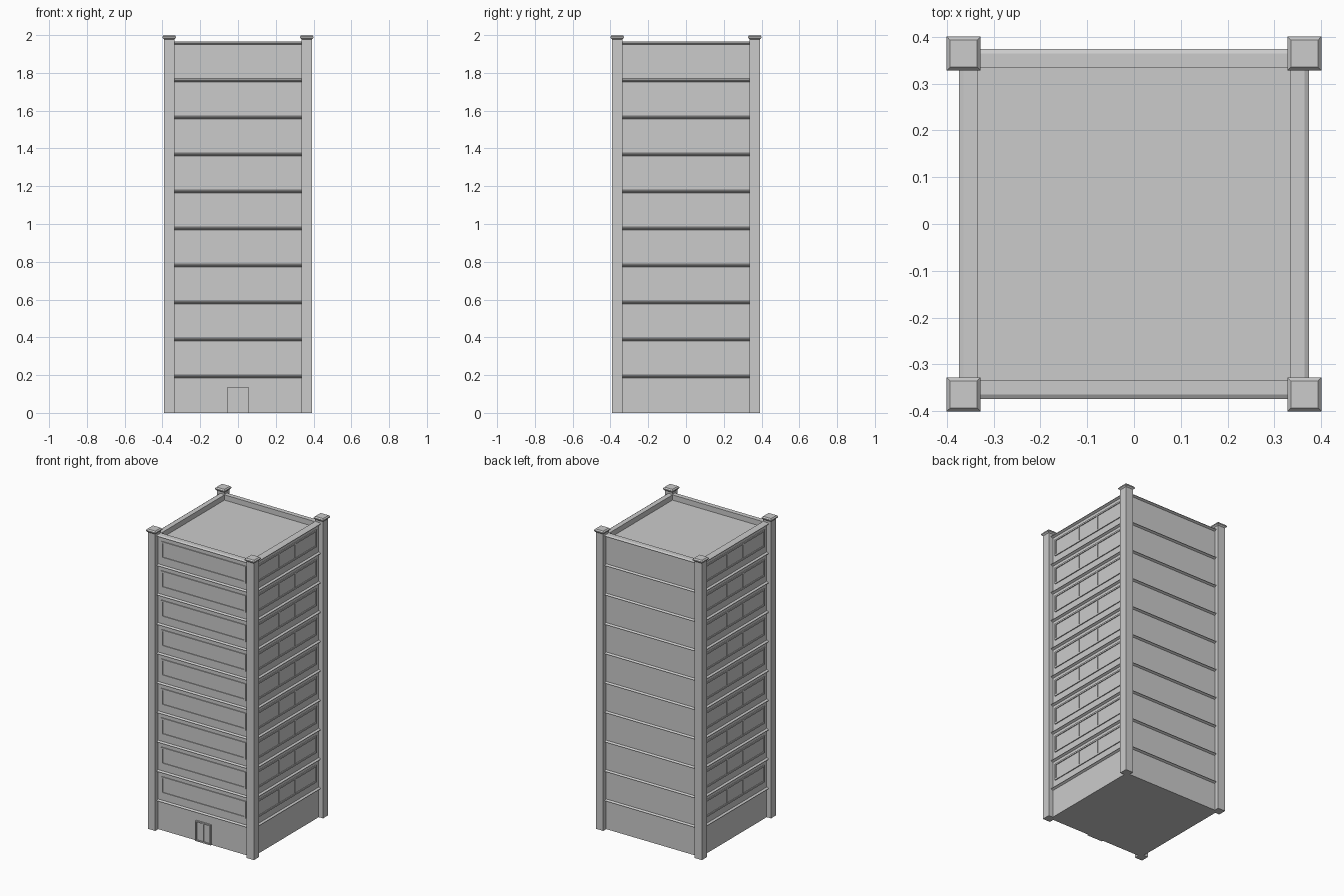
import bpy, bmesh, math
from mathutils import Matrix

if "Cube" in bpy.data.objects:
    bpy.data.objects.remove(bpy.data.objects["Cube"])

FLOOR = 0.196      # storey height
WALL = 0.36        # half width of the walls
FLOORS = 10


def make_object(name, bm):
    bmesh.ops.recalc_face_normals(bm, faces=bm.faces)
    mesh = bpy.data.meshes.new(name)
    bm.to_mesh(mesh)
    bm.free()
    obj = bpy.data.objects.new(name, mesh)
    bpy.context.collection.objects.link(obj)
    return obj


def square_loft(name, rings, centre=(0, 0), closed=False):
    """Stack of square rings given as (half width, z)."""
    bm = bmesh.new()
    cx, cy = centre
    loops = [[bm.verts.new((cx + sx * r, cy + sy * r, z))
              for sx, sy in ((-1, -1), (1, -1), (1, 1), (-1, 1))]
             for r, z in rings]
    pairs = list(zip(loops, loops[1:]))
    if closed:
        pairs.append((loops[-1], loops[0]))
    else:
        bm.faces.new(loops[0])
        bm.faces.new(loops[-1])
    for a, b in pairs:
        for i in range(4):
            j = (i + 1) % 4
            bm.faces.new((a[i], a[j], b[j], b[i]))
    return make_object(name, bm)


def boxes(name, specs, angle=0):
    """Boxes given as (x0, x1, y0, y1, z0, z1), turned about z."""
    bm = bmesh.new()
    for x0, x1, y0, y1, z0, z1 in specs:
        m = (Matrix.Translation(((x0 + x1) / 2, (y0 + y1) / 2, (z0 + z1) / 2))
             @ Matrix.Diagonal((x1 - x0, y1 - y0, z1 - z0, 1)))
        bmesh.ops.create_cube(bm, size=1, matrix=m)
    bmesh.ops.rotate(bm, verts=bm.verts, cent=(0, 0, 0),
                     matrix=Matrix.Rotation(angle, 3, 'Z'))
    return make_object(name, bm)


def repeat_up(obj, count):
    mod = obj.modifiers.new("storeys", 'ARRAY')
    mod.count = count
    mod.use_relative_offset = False
    mod.use_constant_offset = True
    mod.constant_offset_displace = (0, 0, FLOOR)


def frame(w, z0, z1, t, y0, y1):
    """Four bars around a rectangle on the front wall."""
    return [(-w, w, y0, y1, z1 - t, z1), (-w, w, y0, y1, z0, z0 + t),
            (-w, -w + t, y0, y1, z0 + t, z1 - t),
            (w - t, w, y0, y1, z0 + t, z1 - t)]


# Tower walls with a sunken roof behind a low parapet
square_loft("tower_body", [(WALL, 0), (WALL, 1.965), (0.333, 1.965), (0.333, 1.93)])

# Bevelled ledge at the top of every storey
ledge = square_loft("storey_ledges",
                    [(0.345, 0.185), (WALL, 0.185), (0.374, 0.192),
                     (0.374, 0.195), (0.364, 0.201), (0.345, 0.201)], closed=True)
repeat_up(ledge, FLOORS)

# Corner pillars with flared caps
for sx in (-1, 1):
    for sy in (-1, 1):
        c = (sx * 0.364, sy * 0.364)
        square_loft("corner_pillar", [(0.0275, 0), (0.0275, 1.985)], c)
        square_loft("pillar_cap", [(0.0275, 1.978), (0.036, 1.986),
                                   (0.036, 1.992), (0.029, 2.0)], c)

# Window strips: one wide pane in front, divided panes on both sides
Z0, Z1 = FLOOR + 0.05, FLOOR + 0.163
for name, angle, dividers in (("front_windows", 0, ()),
                              ("right_windows", math.pi / 2, (-0.085, 0.085)),
                              ("left_windows", -math.pi / 2, (-0.085, 0.085))):
    parts = frame(0.312, Z0, Z1, 0.01, -WALL - 0.006, -WALL + 0.005)
    parts += [(d - 0.004, d + 0.004, -WALL - 0.005, -WALL + 0.005, Z0 + 0.01, Z1 - 0.01)
              for d in dividers]
    parts.append((-0.302, 0.302, -WALL - 0.001, -WALL + 0.005, Z0 + 0.01, Z1 - 0.01))
    repeat_up(boxes(name, parts, angle), FLOORS - 1)

# Double entrance door
door = frame(0.057, 0, 0.135, 0.008, -WALL - 0.01, -WALL + 0.005)
door += [(-0.004, 0.004, -WALL - 0.008, -WALL + 0.005, 0.008, 0.127),
         (-0.049, 0.049, -WALL - 0.003, -WALL + 0.005, 0.008, 0.127)]
boxes("entrance_door", door)
